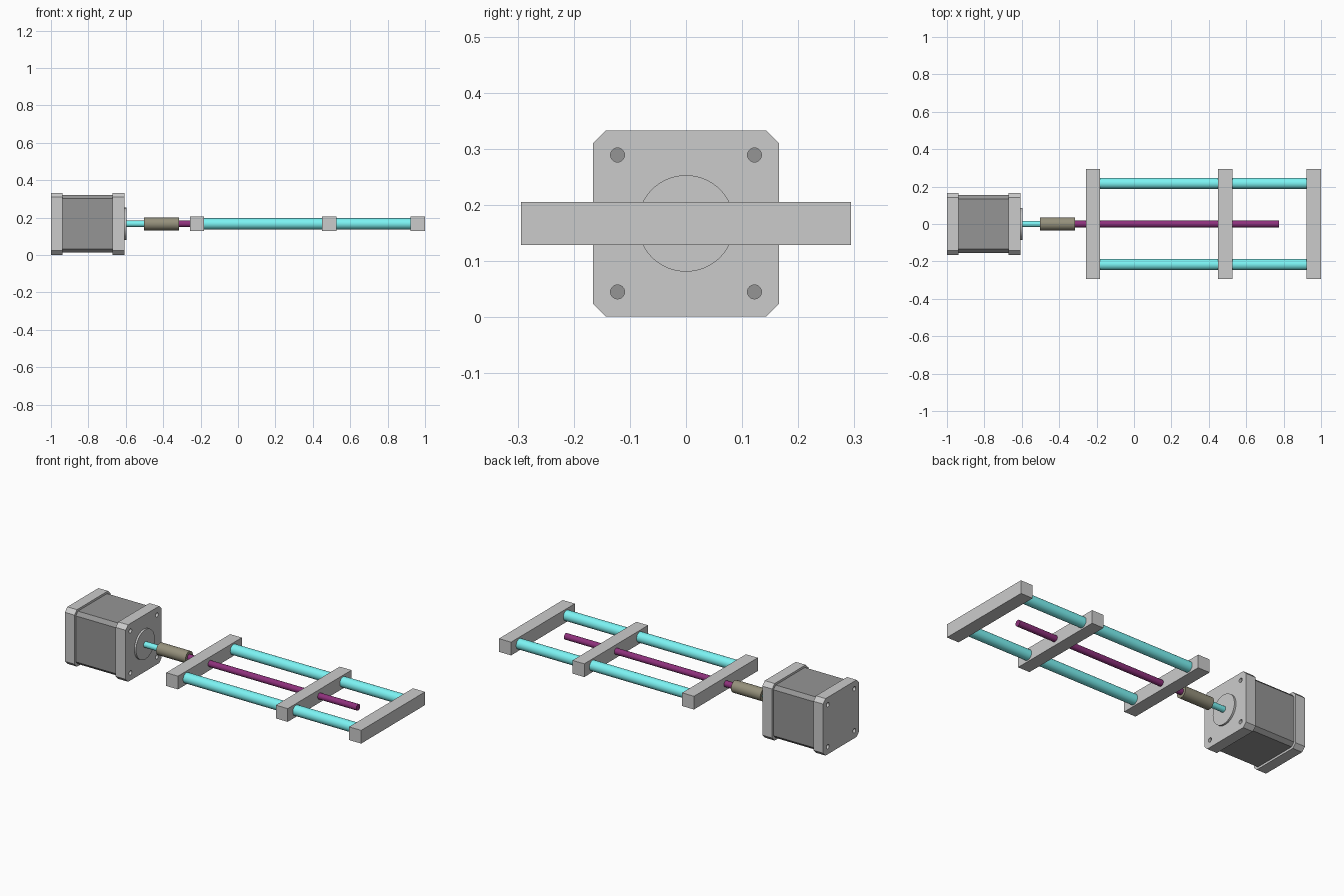
import bpy, bmesh
from math import pi, cos, sin, radians
from mathutils import Matrix

if "Cube" in bpy.data.objects:
    bpy.data.objects.remove(bpy.data.objects["Cube"])

ZC = 0.167                                   # height of the drive axis
ALONG_X = (Matrix.Rotation(pi / 2, 4, 'Z') @ Matrix.Rotation(pi / 2, 4, 'X'))


def material(name, rgb):
    m = bpy.data.materials.new(name)
    m.diffuse_color = (*rgb, 1)
    m.use_nodes = True
    m.node_tree.nodes["Principled BSDF"].inputs["Base Color"].default_value = m.diffuse_color
    return m


DARK = material("dark_grey", (0.3, 0.3, 0.3))
CYAN = material("cyan", (0.2, 0.9, 0.9))
PURPLE = material("purple", (0.27, 0.03, 0.2))
OLIVE = material("olive", (0.3, 0.28, 0.2))


def circle(r, cx=0, cy=0, n=32):
    return [(cx + r * cos(2 * pi * i / n), cy + r * sin(2 * pi * i / n)) for i in range(n)]


def chamfered_square(h, c):
    pts = [(h, h - c), (h - c, h)]
    out = []
    for _ in range(4):
        out += pts
        pts = [(-y, x) for x, y in pts]
    return out


def extrude_x(name, loops, x0, x1, y=0, mat=None):
    """Extrude a y-z profile (outline plus holes) from x0 to x1."""
    cu = bpy.data.curves.new(name, 'CURVE')
    cu.dimensions, cu.fill_mode, cu.extrude = '2D', 'BOTH', (x1 - x0) / 2
    for pts in loops:
        sp = cu.splines.new('POLY')
        sp.points.add(len(pts) - 1)
        for p, (a, b) in zip(sp.points, pts):
            p.co = (a, b, 0, 1)
        sp.use_cyclic_u = True
    ob = bpy.data.objects.new(name, cu)
    bpy.context.collection.objects.link(ob)
    ob.matrix_world = Matrix.Translation(((x0 + x1) / 2, y, ZC)) @ ALONG_X
    bpy.ops.object.select_all(action='DESELECT')
    ob.select_set(True)
    bpy.context.view_layer.objects.active = ob
    bpy.ops.object.convert(target='MESH')
    ob = bpy.context.object
    bm = bmesh.new()
    bm.from_mesh(ob.data)
    bmesh.ops.remove_doubles(bm, verts=bm.verts, dist=1e-5)
    bmesh.ops.recalc_face_normals(bm, faces=bm.faces)
    bm.to_mesh(ob.data)
    bm.free()
    bpy.ops.object.shade_smooth_by_angle(angle=radians(30))
    if mat:
        ob.data.materials.clear()
        ob.data.materials.append(mat)
    return ob


def rod(name, r, x0, x1, y=0, mat=None, n=32):
    return extrude_x(name, [circle(r, n=n)], x0, x1, y, mat)


# Motor: dark core between two drilled end plates
plate = [chamfered_square(0.166, 0.023)]
plate += [circle(0.0125, sy * 0.122, sz * 0.122, 24) for sy in (-1, 1) for sz in (-1, 1)]
extrude_x("motor_rear_plate", plate, -1.0, -0.938)
extrude_x("motor_front_plate", plate, -0.672, -0.608)
extrude_x("motor_body", [chamfered_square(0.154, 0.02)], -0.938, -0.672, mat=DARK)

# Drive line: pilot disc, shaft, coupler, lead screw
rod("motor_pilot_disc", 0.086, -0.608, -0.597, n=64)
rod("motor_shaft", 0.017, -0.597, -0.5, mat=CYAN)
rod("shaft_coupler", 0.035, -0.503, -0.315, mat=OLIVE)
rod("lead_screw", 0.018, -0.32, 0.775, mat=PURPLE)

# Guide rods
for side, y in (("left", 0.217), ("right", -0.217)):
    rod(f"guide_rod_{side}", 0.03, -0.185, 0.925, y, CYAN)

# Cross bars
bar = [[(-0.294, -0.0385), (0.294, -0.0385), (0.294, 0.0385), (-0.294, 0.0385)]]
for name, x0, x1 in (("bearing_bar", -0.257, -0.181),
                     ("carriage_bar", 0.45, 0.526),
                     ("end_bar", 0.922, 1.0)):
    extrude_x(name, bar, x0, x1)
